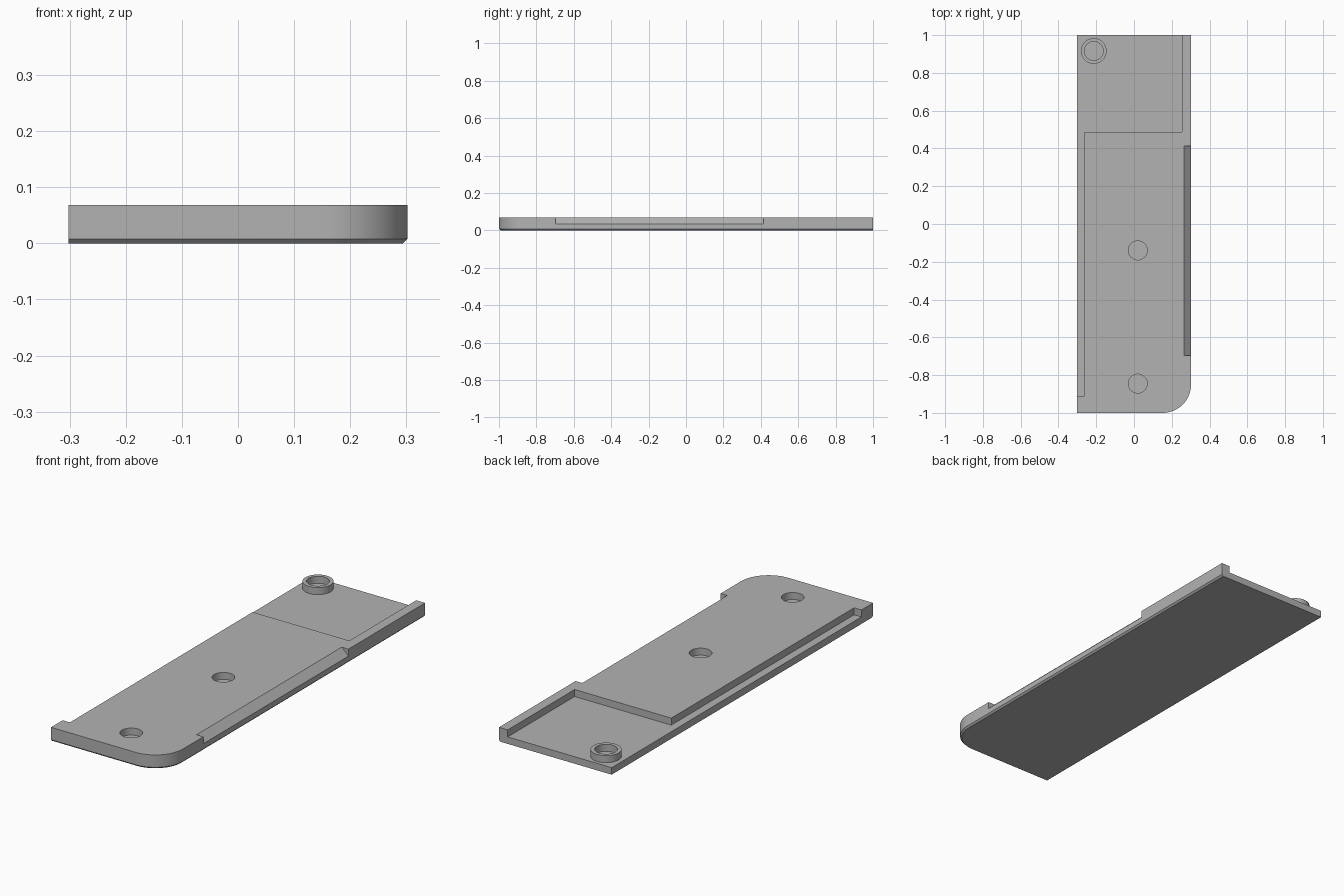
import bpy
import bmesh
from math import cos, sin, pi, radians

cube = bpy.data.objects.get("Cube")
if cube:
    bpy.data.objects.remove(cube)

W, L, H = 0.302, 1.0, 0.068      # half width, half length, height
FLOOR = 0.034                    # level of every recess
CHAMFER = 0.008
CORNER = 0.15
HOLE_R, BOSS_R = 0.05, 0.068

grey = bpy.data.materials.new("plain grey")
grey.use_nodes = True
grey.diffuse_color = (0.45, 0.45, 0.45, 1)
grey.node_tree.nodes["Principled BSDF"].inputs["Base Color"].default_value = grey.diffuse_color


def loft(name, rings, closed=False):
    """Skin equal-length rings of points; cap the ends or join them in a loop."""
    bm = bmesh.new()
    loops = [[bm.verts.new(p) for p in ring] for ring in rings]
    pairs = list(zip(loops, loops[1:]))
    if closed:
        pairs.append((loops[-1], loops[0]))
    else:
        bm.faces.new(loops[0])
        bm.faces.new(loops[-1])
    for a, b in pairs:
        for i in range(len(a)):
            j = (i + 1) % len(a)
            bm.faces.new((a[i], a[j], b[j], b[i]))
    bmesh.ops.recalc_face_normals(bm, faces=bm.faces)
    mesh = bpy.data.meshes.new(name)
    bm.to_mesh(mesh)
    bm.free()
    mesh.materials.append(grey)
    obj = bpy.data.objects.new(name, mesh)
    bpy.context.collection.objects.link(obj)
    return obj


def circle(x, y, r, z, n=48):
    return [(x + r * cos(2 * pi * i / n), y + r * sin(2 * pi * i / n), z) for i in range(n)]


def outline(inset, z):
    """Plate outline with one rounded corner; inset on the front and left-hand edges."""
    cx, cy, r = W - CORNER, -L + CORNER, CORNER - inset
    arc = [(cx + r * sin(a), cy - r * cos(a), z)
           for a in (pi / 2 * i / 20 for i in range(21))]
    return [(-W, -L + inset, z)] + arc + [(W - inset, L, z), (-W, L, z)]


def select_only(obj):
    bpy.ops.object.select_all(action='DESELECT')
    obj.select_set(True)
    bpy.context.view_layer.objects.active = obj


def cut(obj, cutter):
    cutter.hide_render = True
    mod = obj.modifiers.new("cut", 'BOOLEAN')
    mod.operation = 'DIFFERENCE'
    mod.solver = 'EXACT'
    mod.object = cutter
    select_only(obj)
    bpy.ops.object.modifier_apply(modifier=mod.name)
    bpy.data.objects.remove(cutter)


# Plate with a small chamfer under the front and one long edge
plate = loft("base_plate", [outline(CHAMFER, 0), outline(0, CHAMFER), outline(0, H)])

# Stepped recess: wide bay at the back, narrow ledge along the side
bay = [(-0.4, -0.911), (-0.263, -0.911), (-0.263, 0.488),
       (0.255, 0.488), (0.255, 1.1), (-0.4, 1.1)]
cut(plate, loft("recess_cutter", [[(x, y, z) for x, y in bay] for z in (FLOOR, 0.1)]))

# Sloped grip along the other long edge
wedge = [(W, FLOOR), (0.4, FLOOR), (0.4, 0.1), (0.266, 0.1), (0.266, H)]
cut(plate, loft("slope_cutter", [[(x, y, z) for x, z in wedge] for y in (-0.697, 0.414)]))

# Blind round holes
for y in (-0.14, -0.845):
    cut(plate, loft("hole_cutter", [circle(0.02, y, HOLE_R, z) for z in (FLOOR, 0.1)]))

# Hollow round boss in the back corner
bx, by = -0.213, 0.916
boss = loft("corner_boss", [circle(bx, by, r, z) for r, z in (
    (BOSS_R, FLOOR - 0.004), (BOSS_R, H), (HOLE_R, H), (HOLE_R, FLOOR - 0.004))], closed=True)

for part in (plate, boss):
    select_only(part)
    bpy.ops.object.shade_smooth_by_angle(angle=radians(30))
